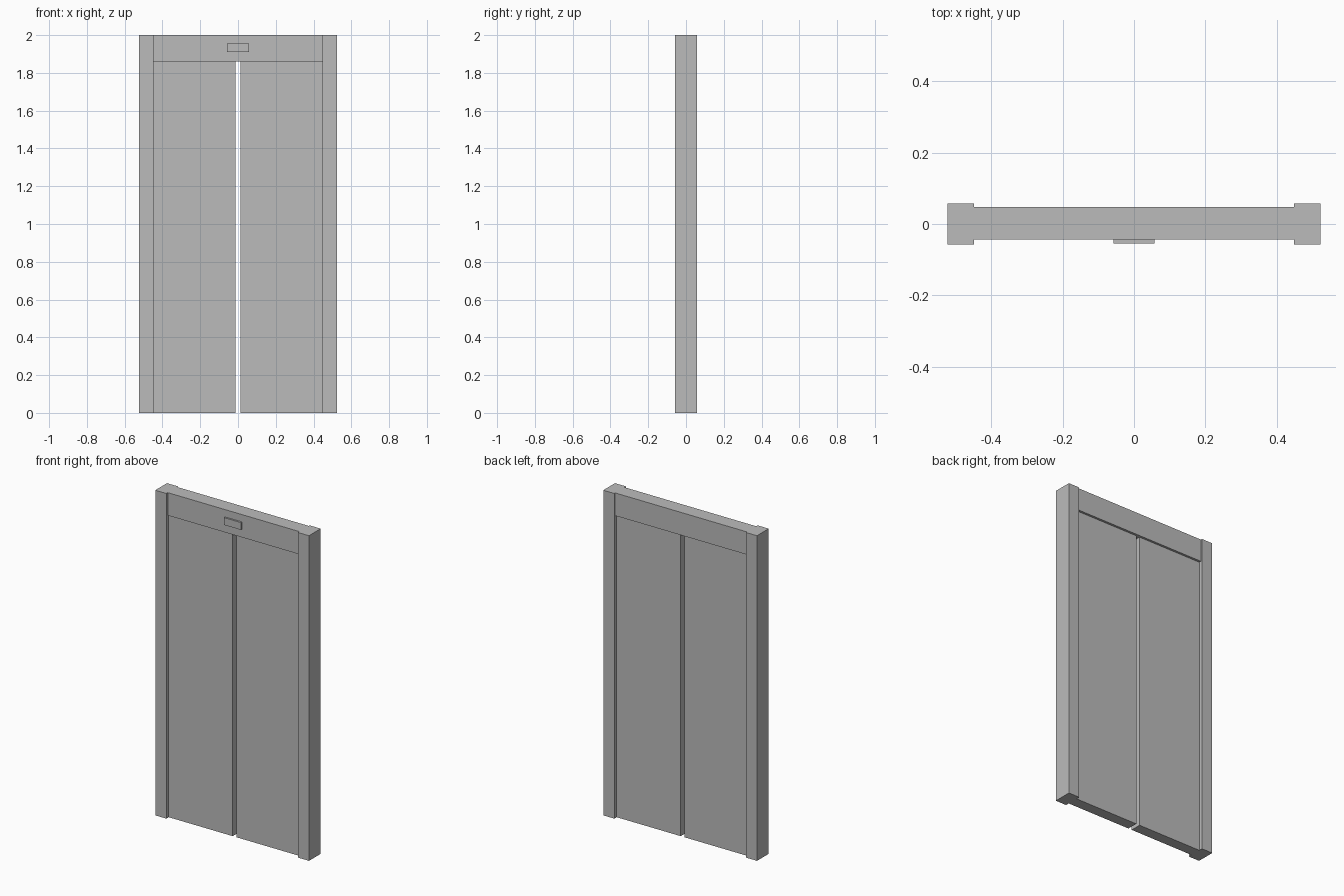
import bpy

cube = bpy.data.objects.get("Cube")
if cube:
    bpy.data.objects.remove(cube, do_unlink=True)

# One brushed grey for the whole doorway
grey = bpy.data.materials.new("metal_grey")
grey.use_nodes = True
colour = (0.5, 0.5, 0.5, 1)
grey.diffuse_color = colour
grey.node_tree.nodes["Principled BSDF"].inputs["Base Color"].default_value = colour


def box(name, low, high):
    """Add a box spanning two opposite corners."""
    centre = [(a + b) / 2 for a, b in zip(low, high)]
    size = [b - a for a, b in zip(low, high)]
    bpy.ops.mesh.primitive_cube_add(size=1, location=centre)
    obj = bpy.context.object
    obj.name = name
    obj.scale = size
    bpy.ops.object.transform_apply(location=False, rotation=False, scale=True)
    obj.data.materials.append(grey)
    return obj


HALF_WIDTH = 0.523
OPENING = 0.448
HEIGHT = 2.0
DOOR_TOP = 1.86
GAP = 0.012
POST_DEPTH = 0.057
DOOR_DEPTH = 0.034

# Side posts and sliding door leaves
for side, sign in (("left", 1), ("right", -1)):
    for part, inner, outer, depth, top in (
        ("post", OPENING, HALF_WIDTH, POST_DEPTH, HEIGHT),
        ("door_leaf", GAP, OPENING, DOOR_DEPTH, DOOR_TOP),
    ):
        x0, x1 = sorted((sign * inner, sign * outer))
        box(f"{side}_{part}", (x0, -depth, 0), (x1, depth, top))

# Header beam across the opening
box("header", (-OPENING, -0.043, DOOR_TOP), (OPENING, 0.048, HEIGHT))

# Motion sensor on the front of the header
box("sensor", (-0.057, -0.054, 1.91), (0.057, -0.043, 1.955))
